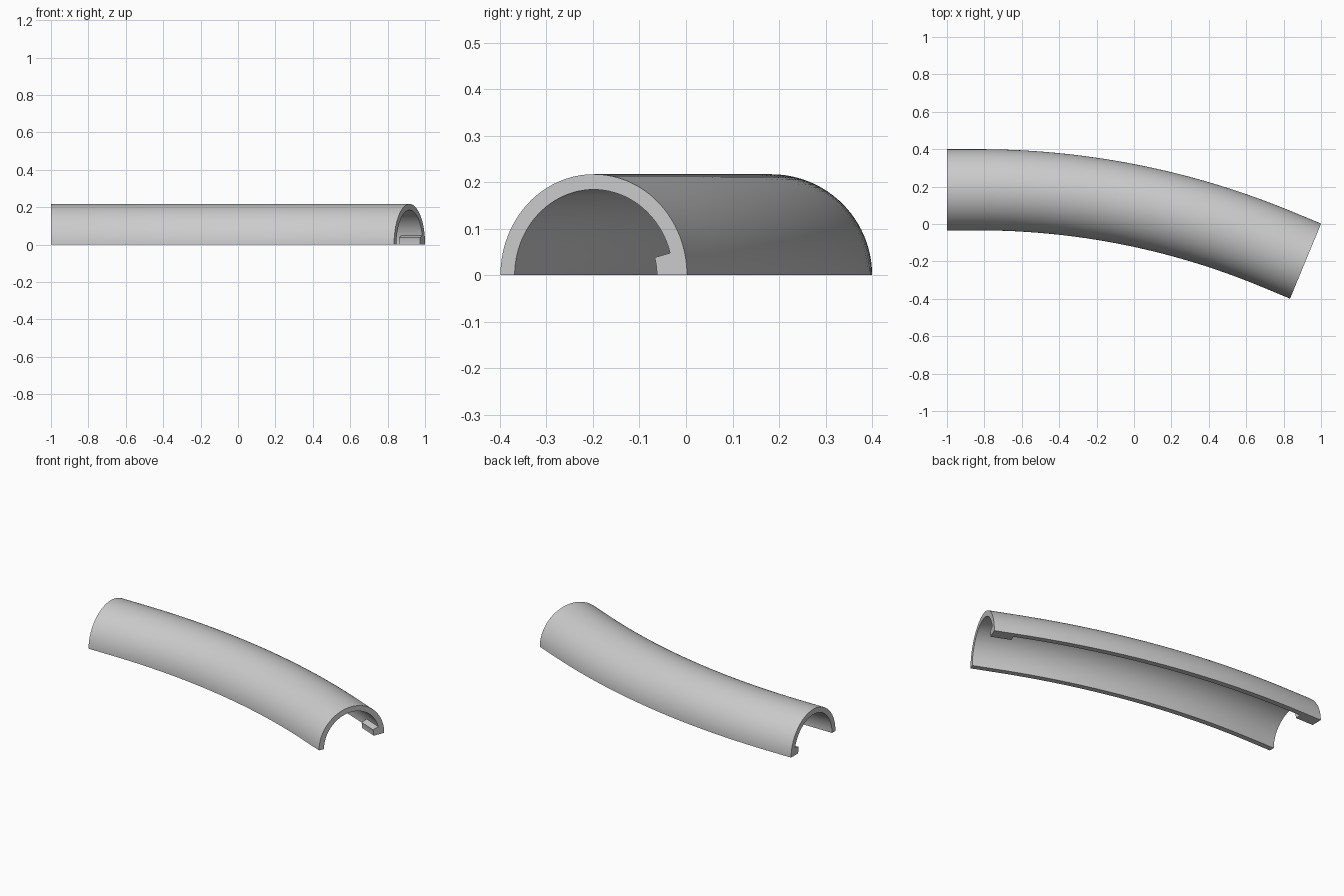
import bpy
import bmesh
from math import sin, cos, tan, radians, pi
from mathutils import Vector

cube = bpy.data.objects.get("Cube")
if cube:
    bpy.data.objects.remove(cube, do_unlink=True)

OUTER, INNER, LIP = 0.217, 0.184, 0.147   # radii of the shell and clip tabs
BEND = radians(22.5)
STRAIGHT, TAB = 0.17, 0.12                # straight ends and tab length
START = Vector((-1, 0.183, 0))
RADIUS = 0.8266 / tan(BEND / 2)
ARC_STEPS, SEGMENTS, TAB_SEGMENTS = 24, 48, 4


def path_frame(s):
    """Point and heading on the path: straight, bend, straight."""
    a = min(max((s - STRAIGHT) / RADIUS, 0), BEND)
    p = START + Vector((min(s, STRAIGHT) + RADIUS * sin(a), -RADIUS * (1 - cos(a)), 0))
    extra = max(s - STRAIGHT - RADIUS * BEND, 0)
    return p + extra * Vector((cos(a), -sin(a), 0)), a


total = 2 * STRAIGHT + RADIUS * BEND
stations = [0, TAB]
stations += [STRAIGHT + RADIUS * BEND * i / ARC_STEPS for i in range(ARC_STEPS + 1)]
stations += [total - TAB, total]

# Half-tube shell swept along the path
bm = bmesh.new()
rings, centre = [], {}
for s in stations:
    p, a = path_frame(s)
    side = Vector((sin(a), cos(a), 0))
    ring = []
    for r in (OUTER, INNER):
        row = []
        for k in range(SEGMENTS + 1):
            t = pi * k / SEGMENTS
            v = bm.verts.new(p + side * r * cos(t) + Vector((0, 0, r * sin(t))))
            row.append(v)
            centre[v] = p
        ring.append(row)
    rings.append(ring)

tab_regions = [[], []]
last = len(rings) - 2
for i, (a, b) in enumerate(zip(rings, rings[1:])):
    for k in range(SEGMENTS):
        bm.faces.new((a[0][k], b[0][k], b[0][k + 1], a[0][k + 1]))
        f = bm.faces.new((a[1][k], a[1][k + 1], b[1][k + 1], b[1][k]))
        if k < TAB_SEGMENTS and i in (0, last):
            tab_regions[i == last].append(f)
    for k in (0, SEGMENTS):
        bm.faces.new((a[0][k], a[1][k], b[1][k], b[0][k]))
for ring in (rings[0], rings[-1]):
    for k in range(SEGMENTS):
        bm.faces.new((ring[0][k], ring[0][k + 1], ring[1][k + 1], ring[1][k]))

# Clip tabs raised from the inner wall at each end
for region in tab_regions:
    old = {v.co.copy().freeze(): centre[v] for f in region for v in f.verts}
    out = bmesh.ops.extrude_face_region(bm, geom=region)
    for v in out["geom"]:
        if isinstance(v, bmesh.types.BMVert):
            c = old[v.co.copy().freeze()]
            v.co = c + (v.co - c) * LIP / INNER
    bmesh.ops.delete(bm, geom=[f for f in region if f.is_valid], context="FACES")

bmesh.ops.recalc_face_normals(bm, faces=bm.faces)
mesh = bpy.data.meshes.new("curved_half_pipe")
bm.to_mesh(mesh)
bm.free()
pipe = bpy.data.objects.new("curved_half_pipe", mesh)
bpy.context.collection.objects.link(pipe)

# Light grey material
grey = bpy.data.materials.new("light_grey")
grey.use_nodes = True
colour = (0.6, 0.6, 0.6, 1)
grey.diffuse_color = colour
grey.node_tree.nodes["Principled BSDF"].inputs["Base Color"].default_value = colour
mesh.materials.append(grey)

bpy.context.view_layer.objects.active = pipe
pipe.select_set(True)
bpy.ops.object.shade_smooth_by_angle(angle=radians(30))
